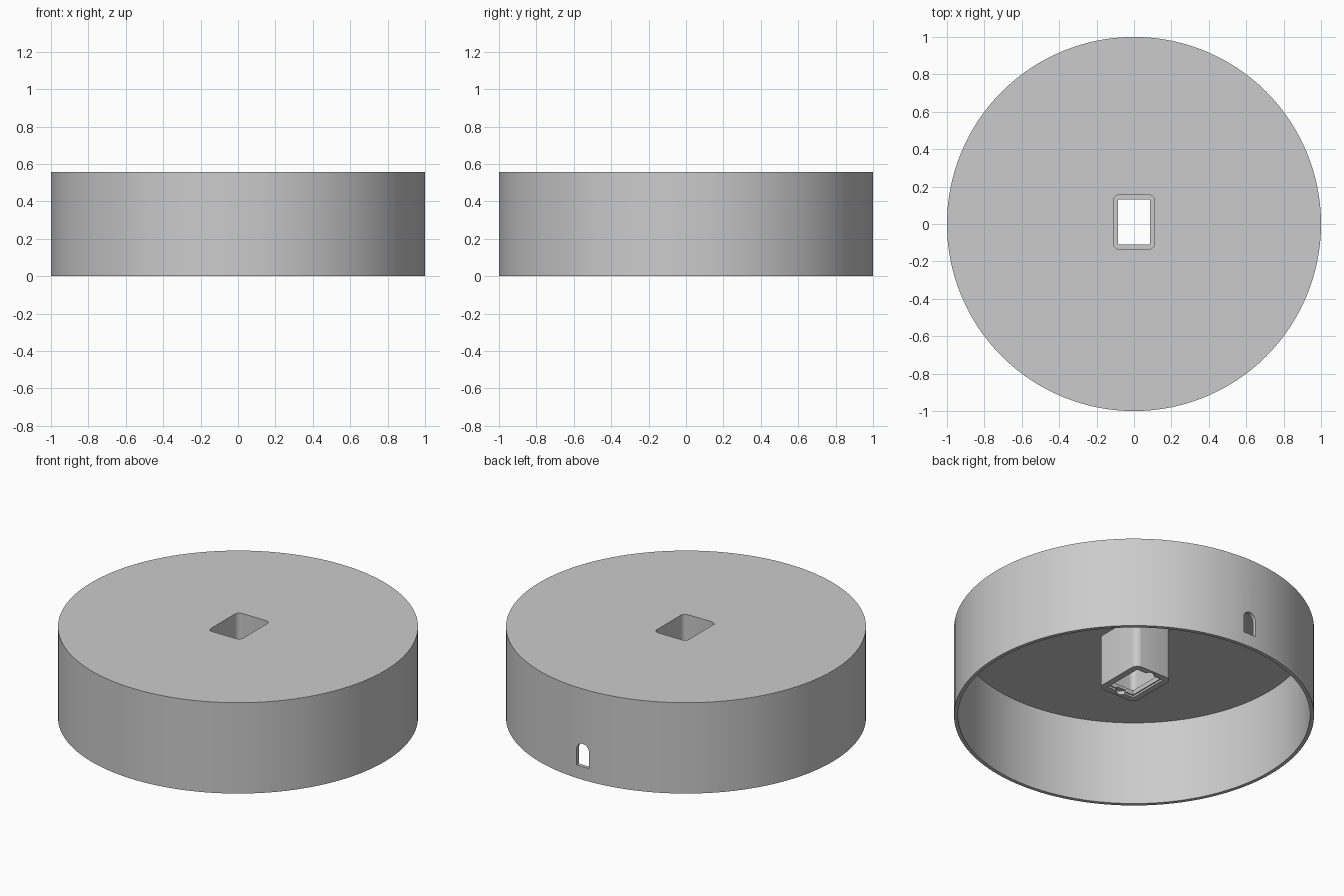
import bpy, bmesh, math

default = bpy.data.objects.get("Cube")
if default:
    bpy.data.objects.remove(default, do_unlink=True)

grey = bpy.data.materials.new("plain grey")
grey.use_nodes = True
color = (0.6, 0.6, 0.6, 1)
grey.diffuse_color = color
grey.node_tree.nodes["Principled BSDF"].inputs["Base Color"].default_value = color

HEIGHT, CEILING, WALL = 0.557, 0.517, 0.022
POST_Y, POST_BOTTOM, LIP_TOP = 0.01, 0.2, 0.24


def circle(radius, cy=0, steps=128):
    return [(radius * math.cos(2 * math.pi * i / steps),
             cy + radius * math.sin(2 * math.pi * i / steps)) for i in range(steps)]


def rounded(hx, hy, r, cy=POST_Y, steps=6):
    """Outline of a rectangle with round corners."""
    pts = []
    for k, (sx, sy) in enumerate([(1, 1), (-1, 1), (-1, -1), (1, -1)]):
        for i in range(steps + 1):
            a = math.pi / 2 * (k + i / steps)
            pts.append((sx * (hx - r) + r * math.cos(a),
                        cy + sy * (hy - r) + r * math.sin(a)))
    return pts


def rectangle(hx, hy, cy=POST_Y):
    return [(hx, cy + hy), (-hx, cy + hy), (-hx, cy - hy), (hx, cy - hy)]


def prism(name, outline, low, high, place=lambda x, y, t: (x, y, t)):
    """Solid made by sweeping an outline from low to high."""
    bm = bmesh.new()
    face = bm.faces.new([bm.verts.new(place(x, y, low)) for x, y in outline])
    top = bmesh.ops.extrude_face_region(bm, geom=[face])["geom"]
    move = [b - a for a, b in zip(place(0, 0, low), place(0, 0, high))]
    bmesh.ops.translate(bm, vec=move, verts=[v for v in top if isinstance(v, bmesh.types.BMVert)])
    bmesh.ops.recalc_face_normals(bm, faces=bm.faces)
    mesh = bpy.data.meshes.new(name)
    bm.to_mesh(mesh)
    bm.free()
    mesh.materials.append(grey)
    obj = bpy.data.objects.new(name, mesh)
    bpy.context.collection.objects.link(obj)
    return obj


def carve(target, cutters):
    """Subtract each cutter, then discard it."""
    bpy.context.view_layer.objects.active = target
    for cutter in cutters:
        cutter.hide_render = True
        mod = target.modifiers.new("cut", "BOOLEAN")
        mod.operation, mod.solver, mod.object = "DIFFERENCE", "EXACT", cutter
        bpy.ops.object.modifier_apply(modifier=mod.name)
        bpy.data.objects.remove(cutter, do_unlink=True)


def well_cutter():
    return prism("well_cutter", rounded(0.11, 0.145, 0.03), LIP_TOP, 1)


# Open-bottomed drum with the well mouth and an arched cable slot at the back
drum = prism("drum", circle(1), 0, HEIGHT)
half, slot_low, slot_top = 0.042, 0.08, 0.22
arch = [(half * math.cos(math.pi * i / 16), slot_top - half + half * math.sin(math.pi * i / 16))
        for i in range(17)]
arch += [(-half, slot_low), (half, slot_low)]
carve(drum, [
    prism("cavity_cutter", circle(1 - WALL), -0.1, CEILING),
    well_cutter(),
    prism("slot_cutter", arch, 0.8, 1.2, lambda x, y, t: (x, t, y)),
])

# Hollow central post with a lip, a shallow seat and two end notches underneath
post = prism("central_post", rounded(0.13, 0.165, 0.04), POST_BOTTOM, CEILING)
carve(post, [
    well_cutter(),
    prism("opening_cutter", rectangle(0.085, 0.12), 0, 1),
    prism("seat_cutter", rectangle(0.092, 0.127), 0, POST_BOTTOM + 0.012),
] + [prism("notch_cutter", circle(0.03, POST_Y + s * 0.12, 24), 0, POST_BOTTOM + 0.022)
     for s in (-1, 1)])

# Smooth the curved walls and keep rims sharp
for obj in (drum, post):
    bpy.ops.object.select_all(action="DESELECT")
    obj.select_set(True)
    bpy.context.view_layer.objects.active = obj
    bpy.ops.object.shade_smooth_by_angle(angle=math.radians(30))
